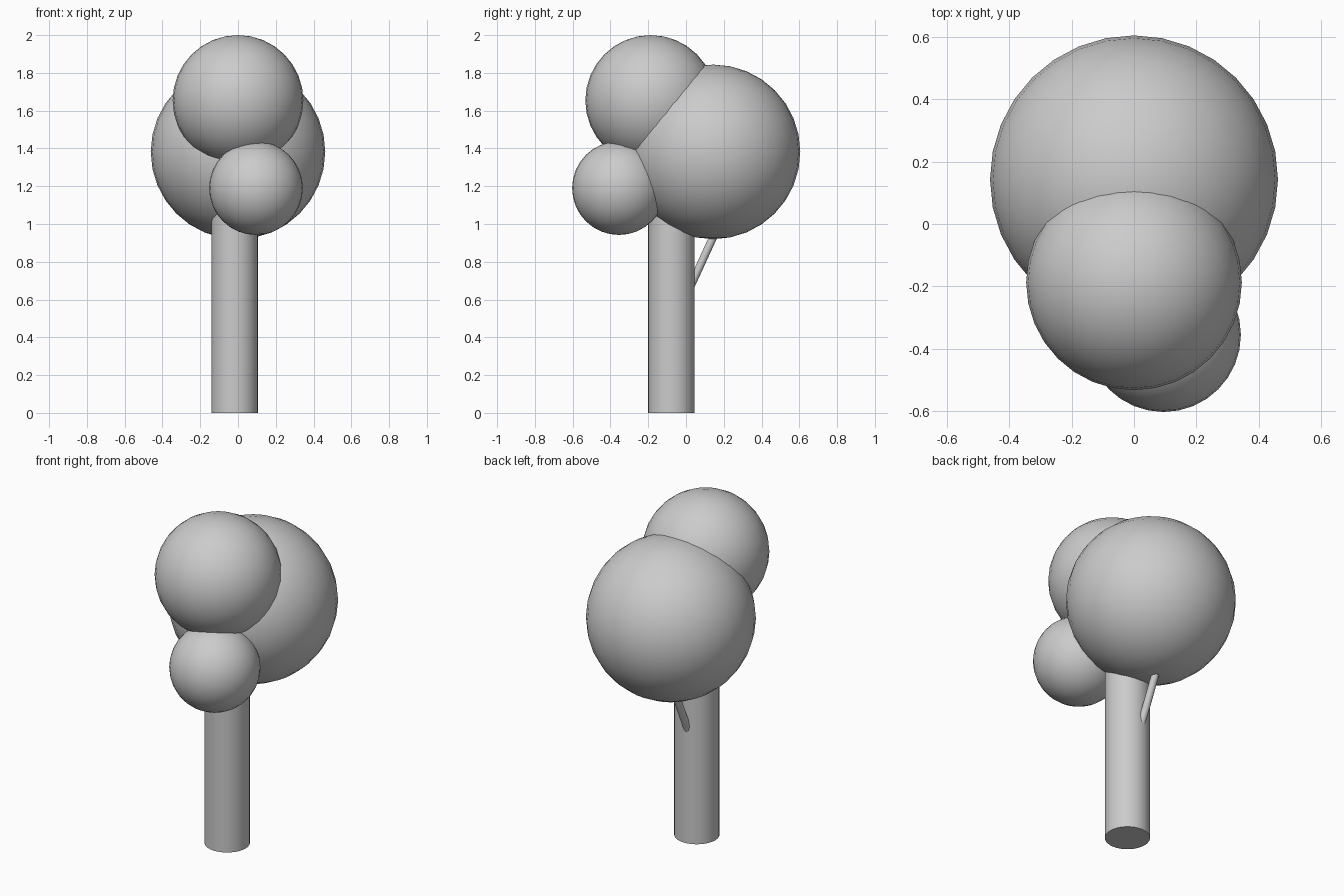
import bpy
import math
from mathutils import Vector

if "Cube" in bpy.data.objects:
    bpy.data.objects.remove(bpy.data.objects["Cube"])

# Single flat grey
grey = bpy.data.materials.new("plain_grey")
grey.diffuse_color = (0.6, 0.6, 0.6, 1.0)
grey.use_nodes = True
grey.node_tree.nodes["Principled BSDF"].inputs["Base Color"].default_value = grey.diffuse_color


def finish(name):
    obj = bpy.context.object
    obj.name = name
    obj.data.materials.append(grey)
    bpy.ops.object.shade_smooth_by_angle(angle=math.radians(40))


def ball(name, centre, radius):
    bpy.ops.mesh.primitive_uv_sphere_add(segments=32, ring_count=16,
                                         radius=radius, location=centre)
    finish(name)


def rod(name, start, end, radius):
    a, b = Vector(start), Vector(end)
    d = b - a
    bpy.ops.mesh.primitive_cylinder_add(
        vertices=32, radius=radius, depth=d.length, location=(a + b) / 2,
        rotation=d.to_track_quat('Z', 'Y').to_euler())
    finish(name)


# Trunk and the small branch at the back
rod("trunk", (-0.018, -0.077, 0), (-0.018, -0.077, 1.2), 0.123)
rod("branch", (-0.03, 0.0, 0.617), (-0.03, 0.185, 1.02), 0.021)

# Foliage balls
ball("large_foliage", (0, 0.143, 1.382), 0.462)
ball("top_foliage", (0, -0.187, 1.654), 0.346)
ball("small_foliage", (0.095, -0.355, 1.19), 0.248)
